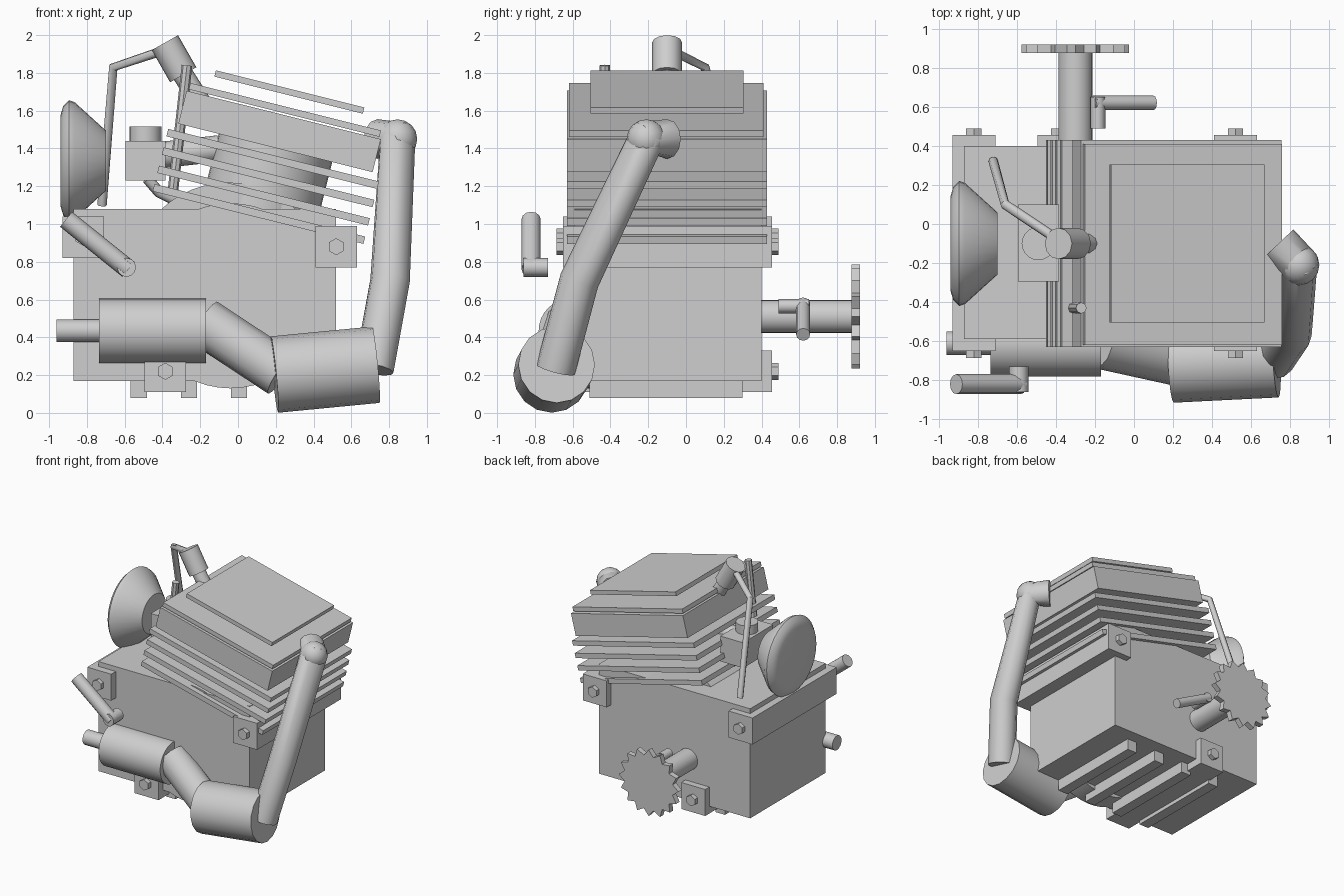
import bpy, bmesh, math
from mathutils import Vector, Matrix

if "Cube" in bpy.data.objects:
    bpy.data.objects.remove(bpy.data.objects["Cube"])

metal = bpy.data.materials.new("light grey metal")
metal.diffuse_color = (0.62, 0.62, 0.62, 1)
metal.use_nodes = True
metal.node_tree.nodes["Principled BSDF"].inputs["Base Color"].default_value = metal.diffuse_color


def finish(name, bm, smooth=True):
    bmesh.ops.recalc_face_normals(bm, faces=bm.faces)
    me = bpy.data.meshes.new(name)
    bm.to_mesh(me)
    bm.free()
    me.materials.append(metal)
    ob = bpy.data.objects.new(name, me)
    bpy.context.collection.objects.link(ob)
    if smooth:
        select(ob)
        bpy.ops.object.shade_smooth_by_angle(angle=math.radians(40))
    return ob


def select(ob):
    bpy.ops.object.select_all(action='DESELECT')
    ob.select_set(True)
    bpy.context.view_layer.objects.active = ob


def box(name, x, y, z, mat=Matrix()):
    """Box from (min, max) ranges, optionally moved by a matrix."""
    bm = bmesh.new()
    c = Vector([(a + b) / 2 for a, b in (x, y, z)])
    s = [b - a for a, b in (x, y, z)]
    bmesh.ops.create_cube(bm, size=1, matrix=mat @ Matrix.Translation(c) @ Matrix.Diagonal((*s, 1)))
    return finish(name, bm, False)


def rod(name, a, b, r, sides=24, smooth=True):
    """Cylinder between two points."""
    a, b = Vector(a), Vector(b)
    d = b - a
    m = Matrix.Translation((a + b) / 2) @ d.to_track_quat('Z', 'Y').to_matrix().to_4x4()
    bm = bmesh.new()
    bmesh.ops.create_cone(bm, cap_ends=True, segments=sides, radius1=r, radius2=r,
                          depth=d.length, matrix=m)
    return finish(name, bm, smooth)


def tube(name, pts, r, res=4):
    """Bent pipe along a poly path, with mitred joints."""
    cu = bpy.data.curves.new(name, 'CURVE')
    cu.dimensions = '3D'
    cu.bevel_depth = r
    cu.bevel_resolution = res
    cu.use_fill_caps = True
    sp = cu.splines.new('POLY')
    sp.points.add(len(pts) - 1)
    for p, co in zip(sp.points, pts):
        p.co = (*co, 1)
    cu.materials.append(metal)
    ob = bpy.data.objects.new(name, cu)
    bpy.context.collection.objects.link(ob)
    select(ob)
    bpy.ops.object.convert(target='MESH')
    bpy.ops.object.shade_smooth_by_angle(angle=math.radians(50))
    return ob


# Crankcase with bottom ribs and the round bulges that break its top and bottom
box("crankcase", (-0.87, 0.52), (-0.59, 0.40), (0.17, 1.08))
for i in range(4):
    x = -0.525 + i * 0.265
    box(f"sump_rib_{i}", (x - 0.043, x + 0.043), (-0.51, 0.30), (0.08, 0.18))
rod("crank_cover", (-0.04, -0.585, 0.62), (-0.04, -0.40, 0.62), 0.49, 48)
rod("crank_housing", (-0.05, -0.39, 0.70), (-0.05, 0.25, 0.70), 0.52, 48)

# Mounting bars with a hex bolt through each
for i, (x, z) in enumerate([(-0.82, 0.93), (0.52, 0.88), (-0.385, 0.22)]):
    box(f"mount_bar_{i}", (x - 0.11, x + 0.11), (-0.65, 0.455), (z - 0.11, z + 0.11))
    rod(f"mount_bolt_{i}", (x, -0.685, z), (x, 0.49, z), 0.045, 6, False)

# Tilted cylinder: barrel, cooling fins, head and top plates
tilt = Matrix.Translation((0.22, -0.1, 1.49)) @ Matrix.Rotation(math.radians(14), 4, 'Y')
rod("barrel", tilt @ Vector((0, 0, -0.52)), tilt @ Vector((0, 0, 0)), 0.31, 32)
for i, z in enumerate((-0.15, -0.25, -0.35, -0.45)):
    box(f"cooling_fin_{i}", (-0.575, 0.575), (-0.53, 0.53), (z - 0.02, z + 0.02), tilt)
box("cylinder_head", (-0.53, 0.53), (-0.53, 0.53), (-0.09, 0.09), tilt)
box("head_plate", (-0.52, 0.52), (-0.52, 0.51), (0.10, 0.135), tilt)
box("top_plate", (-0.405, 0.405), (-0.405, 0.405), (0.198, 0.232), tilt)

# Oil line beside the head
rod("oil_line", (-0.27, -0.43, 1.84), (-0.345, -0.43, 1.17), 0.028, 8)

# Spark plug, cap and lead
rod("spark_plug", (-0.31, -0.1, 1.82), (-0.17, -0.1, 1.60), 0.055, 12)
rod("spark_cap", (-0.387, -0.1, 1.96), (-0.29, -0.1, 1.79), 0.08, 12)
tube("spark_lead", [(-0.39, -0.08, 1.92), (-0.66, 0.10, 1.83), (-0.72, 0.32, 1.10)], 0.025, 2)

# Carburettor between the air filter and the head
box("carburettor", (-0.595, -0.385), (-0.295, 0.10), (1.23, 1.44))
rod("carburettor_cap", (-0.49, -0.1, 1.43), (-0.49, -0.1, 1.515), 0.085, 20)
rod("intake_tube", (-0.45, -0.1, 1.36), (-0.10, -0.1, 1.40), 0.07, 16)
tube("fuel_hose", [(-0.48, -0.1, 1.24), (-0.42, -0.08, 1.17), (-0.32, -0.05, 1.12)], 0.03, 2)

# Air filter: spun profile around the x axis
bm = bmesh.new()
profile = [(-0.94, 0), (-0.94, 0.24), (-0.925, 0.29), (-0.895, 0.32), (-0.865, 0.31),
           (-0.70, 0.16), (-0.70, 0)]
vs = [bm.verts.new((x, -0.1, 1.335 + r)) for x, r in profile]
es = [bm.edges.new(p) for p in zip(vs, vs[1:])]
bmesh.ops.spin(bm, geom=vs + es, cent=(0, -0.1, 1.335), axis=(1, 0, 0),
               angle=math.tau, steps=32, use_duplicate=False)
bmesh.ops.remove_doubles(bm, verts=bm.verts, dist=0.0005)
finish("air_filter", bm)

# Exhaust: down pipe, front chamber, link pipe, silencer and tail
tube("exhaust_down_pipe", [(0.74, -0.10, 1.45), (0.845, -0.21, 1.45),
                           (0.805, -0.565, 0.70), (0.72, -0.69, 0.23)], 0.105)
bm = bmesh.new()
bmesh.ops.create_uvsphere(bm, u_segments=16, v_segments=8, radius=0.104,
                          matrix=Matrix.Translation((0.845, -0.21, 1.45)))
finish("exhaust_elbow", bm)
rod("exhaust_chamber", (0.73, -0.685, 0.255), (0.193, -0.712, 0.203), 0.203, 16)
tube("exhaust_link_pipe", [(0.23, -0.70, 0.21), (-0.18, -0.61, 0.48)], 0.13)
rod("silencer", (-0.17, -0.61, 0.435), (-0.735, -0.61, 0.435), 0.17, 32)
rod("tail_pipe", (-0.72, -0.61, 0.435), (-0.96, -0.61, 0.435), 0.06, 16)

# Foot lever at the front left
rod("foot_lever_pivot", (-0.59, -0.73, 0.77), (-0.59, -0.86, 0.77), 0.05, 12)
rod("foot_lever", (-0.91, -0.82, 1.025), (-0.58, -0.82, 0.76), 0.051, 12)

# Output shaft with toothed sprocket, and the rear lever
rod("output_shaft", (-0.30, 0.38, 0.51), (-0.30, 0.88, 0.51), 0.087, 24)
bm = bmesh.new()
teeth = 16
ring = []
for i in range(teeth * 2):
    r = 0.275 if i % 2 == 0 else 0.225
    t = math.pi * i / teeth
    ring.append(bm.verts.new((-0.30 + r * math.cos(t), 0.875, 0.51 + r * math.sin(t))))
face = bm.faces.new(ring)
ext = bmesh.ops.extrude_face_region(bm, geom=[face], use_keep_orig=True)
bmesh.ops.translate(bm, vec=(0, 0.045, 0),
                    verts=[v for v in ext["geom"] if isinstance(v, bmesh.types.BMVert)])
finish("sprocket", bm, False)
rod("rear_lever_pivot", (-0.185, 0.49, 0.565), (-0.185, 0.65, 0.565), 0.038, 12)
rod("rear_lever", (-0.21, 0.62, 0.578), (0.10, 0.62, 0.415), 0.037, 12)
